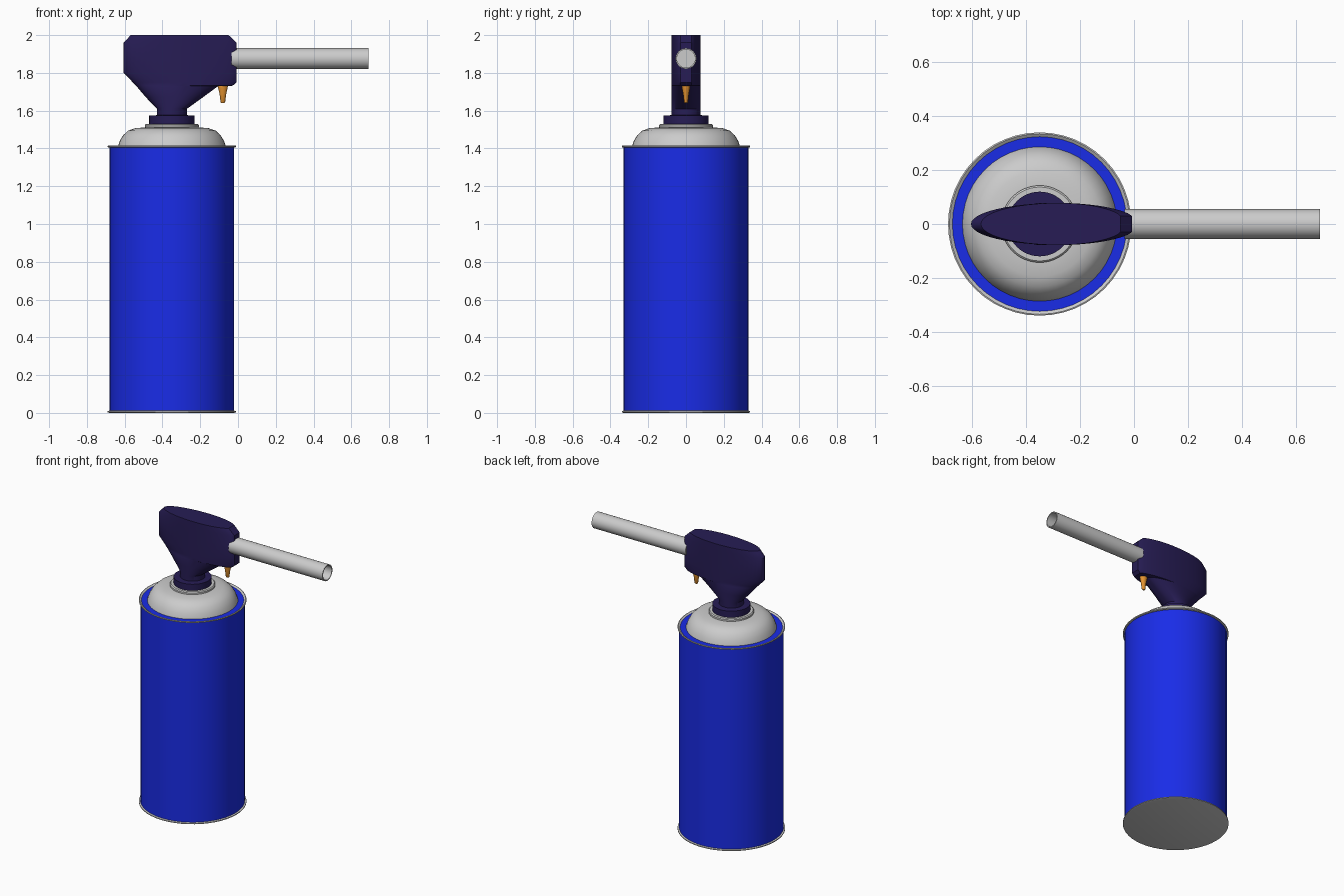
import bpy, bmesh, math
from mathutils import Matrix

if "Cube" in bpy.data.objects:
    bpy.data.objects.remove(bpy.data.objects["Cube"])

CX = -0.35  # axis of the can


def material(name, rgb):
    m = bpy.data.materials.new(name)
    m.diffuse_color = (*rgb, 1)
    m.use_nodes = True
    m.node_tree.nodes["Principled BSDF"].inputs["Base Color"].default_value = m.diffuse_color
    return m


BLUE = material("blue_paint", (0.01, 0.025, 0.8))
NAVY = material("navy_plastic", (0.02, 0.012, 0.09))
BRASS = material("brass", (0.8, 0.3, 0.03))


def loft(name, rings, mat=None, angle=30, closed=False):
    """Skin a list of equal-length point rings, capping both ends."""
    bm = bmesh.new()
    loops = [[bm.verts.new(p) for p in ring] for ring in rings]
    n = len(loops[0])
    pairs = list(zip(loops, loops[1:]))
    if closed:
        pairs.append((loops[-1], loops[0]))
    for a, b in pairs:
        for i in range(n):
            j = (i + 1) % n
            bm.faces.new((a[i], a[j], b[j], b[i]))
    if not closed:
        bm.faces.new(loops[0][::-1])
        bm.faces.new(loops[-1])
    bmesh.ops.remove_doubles(bm, verts=bm.verts, dist=1e-5)
    bmesh.ops.recalc_face_normals(bm, faces=bm.faces)
    mesh = bpy.data.meshes.new(name)
    bm.to_mesh(mesh)
    bm.free()
    obj = bpy.data.objects.new(name, mesh)
    bpy.context.collection.objects.link(obj)
    if mat:
        mesh.materials.append(mat)
    bpy.ops.object.select_all(action='DESELECT')
    obj.select_set(True)
    bpy.context.view_layer.objects.active = obj
    bpy.ops.object.shade_smooth_by_angle(angle=math.radians(angle))
    return obj


def turned(name, profile, mat=None, x=CX, n=48, sy=1.0):
    """Revolve (radius, z) points around a vertical axis."""
    angs = [2 * math.pi * i / n for i in range(n)]
    return loft(name, [[(x + r * math.cos(a), sy * r * math.sin(a), z) for a in angs]
                       for r, z in profile], mat)


# Can: painted wall, bottom rim, and domed top with a sunken groove
turned("can_body", [(0.33, 0.008), (0.33, 1.408)], BLUE)
turned("bottom_rim", [(0.33, 0), (0.34, 0.003), (0.34, 0.009), (0.33, 0.012)])
turned("can_top", [(0.33, 1.404), (0.34, 1.407), (0.34, 1.414), (0.335, 1.416),
                   (0.292, 1.385), (0.286, 1.41), (0.276, 1.44), (0.258, 1.47),
                   (0.232, 1.494), (0.195, 1.507), (0.14, 1.512)])
turned("valve_collar", [(0.13, 1.505), (0.143, 1.513), (0.143, 1.524),
                        (0.137, 1.53), (0.12, 1.53)])

# Torch fitting
turned("threaded_base", [(0.12, 1.52), (0.12, 1.574), (0.08, 1.576)], NAVY)


def lens(z, xl, xr, blunt, c):
    """Lens-shaped plan with a blunt front end."""
    pts = []
    for i in range(48):
        a = 2 * math.pi * i / 48
        reach = (xr - c) * blunt if math.cos(a) > 0 else c - xl
        pts.append((min(c + reach * math.cos(a), xr), 0.078 * math.sin(a), z))
    return pts


# Head: round neck flaring to a thin fin
loft("torch_head", [lens(*r) for r in (
    (1.57, -0.43, -0.27, 1.0, -0.35),
    (1.61, -0.43, -0.27, 1.0, -0.35),
    (1.67, -0.487, -0.187, 1.03, -0.32),
    (1.73, -0.538, -0.105, 1.06, -0.30),
    (1.732, -0.540, -0.028, 1.10, -0.29),
    (1.75, -0.557, -0.008, 1.10, -0.29),
    (1.80, -0.605, -0.008, 1.10, -0.28),
    (1.96, -0.605, -0.008, 1.10, -0.28),
    (2.00, -0.568, -0.050, 1.10, -0.28))], NAVY)

# Burner tube, open at the front and closed deep inside
tube = turned("burner_tube", [(0.055, -0.035), (0.055, 0.69), (0.048, 0.69),
                              (0.048, 0.02)], x=0, n=32)
tube.data.transform(Matrix.Translation((0, 0, 1.876)) @ Matrix.Rotation(math.pi / 2, 4, 'Y'))

# Gas adjuster under the nose
turned("gas_adjuster", [(0.025, 1.725), (0.025, 1.736), (0.026, 1.728), (0.025, 1.72),
                        (0.018, 1.69), (0.012, 1.645), (0.008, 1.64)][1:],
       BRASS, x=-0.08, n=20, sy=0.85)
